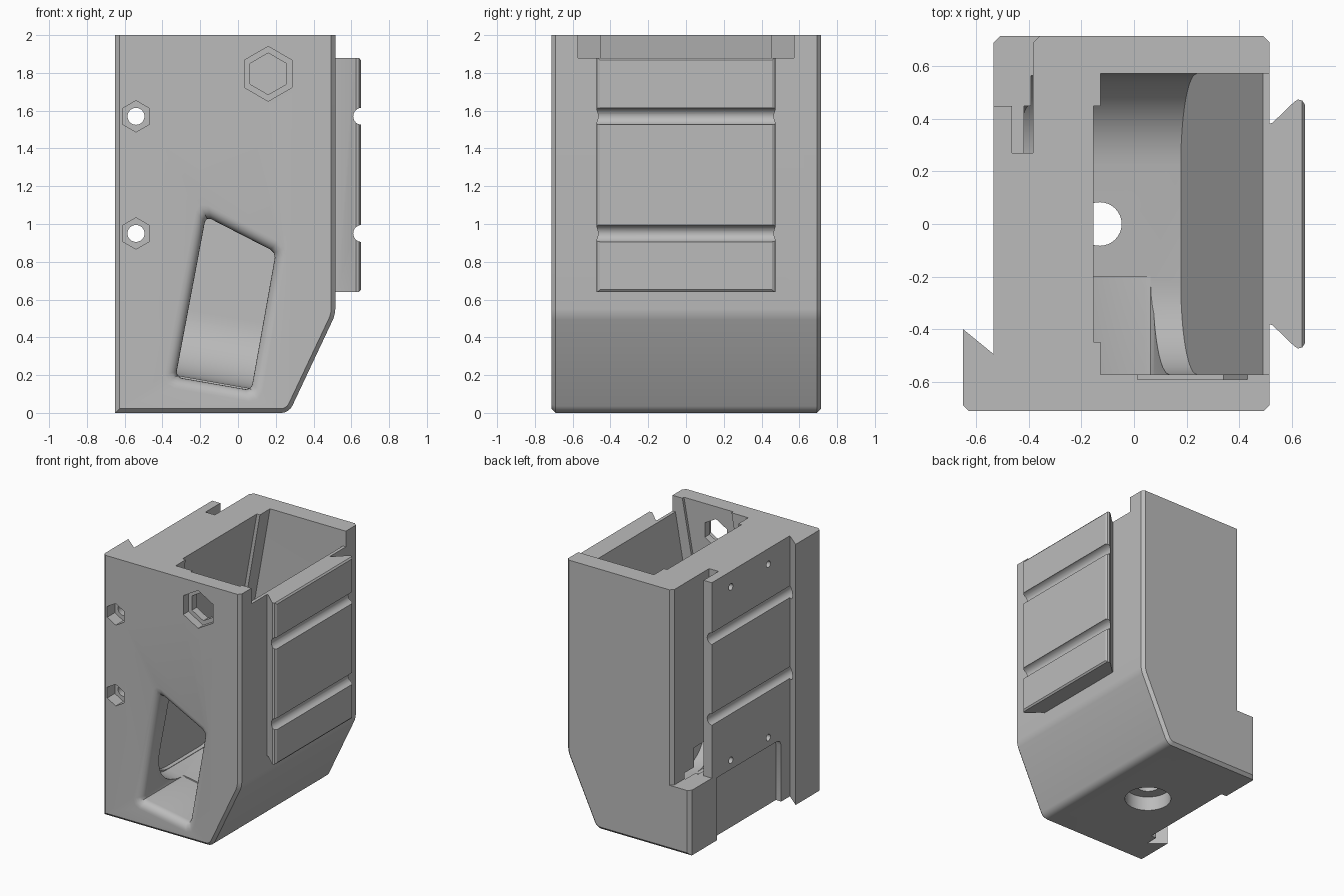
import bpy, bmesh
from math import sin, cos, pi, radians
from mathutils import Matrix, Vector

cube = bpy.data.objects.get("Cube")
if cube:
    bpy.data.objects.remove(cube)

grey = bpy.data.materials.new("plain grey")
grey.use_nodes = True
colour = (0.5, 0.5, 0.5, 1)
grey.diffuse_color = colour
grey.node_tree.nodes["Principled BSDF"].inputs["Base Color"].default_value = colour

PLACE = {"x": lambda a, b, d: (d, a, b),
         "y": lambda a, b, d: (a, d, b),
         "z": lambda a, b, d: (a, b, d)}


def loft(name, sections, axis):
    """Skin matching outlines, each given as (points, depth), along an axis."""
    bm = bmesh.new()
    rings = [[bm.verts.new(PLACE[axis](a, b, d)) for a, b in pts] for pts, d in sections]
    n = len(rings[0])
    for r, s in zip(rings, rings[1:]):
        for i in range(n):
            j = (i + 1) % n
            bm.faces.new((r[i], r[j], s[j], s[i]))
    bm.faces.new(rings[0])
    bm.faces.new(rings[-1])
    bmesh.ops.recalc_face_normals(bm, faces=bm.faces)
    mesh = bpy.data.meshes.new(name)
    bm.to_mesh(mesh)
    bm.free()
    mesh.materials.append(grey)
    obj = bpy.data.objects.new(name, mesh)
    bpy.context.collection.objects.link(obj)
    return obj


def prism(name, pts, lo, hi, axis):
    return loft(name, [(pts, lo), (pts, hi)], axis)


def box(name, x, y, z):
    return prism(name, [(x[0], y[0]), (x[1], y[0]), (x[1], y[1]), (x[0], y[1])], z[0], z[1], "z")


def ngon(a, b, r, n):
    """Regular outline with a corner pointing up."""
    return [(a + r * sin(2 * pi * i / n), b + r * cos(2 * pi * i / n)) for i in range(n)]


def bevel(obj, pick, width, segments=1):
    bm = bmesh.new()
    bm.from_mesh(obj.data)
    edges = [e for e in bm.edges if pick(e.verts[0].co, e.verts[1].co)]
    bmesh.ops.bevel(bm, geom=edges, offset=width, segments=segments, profile=0.5, affect='EDGES')
    bm.to_mesh(obj.data)
    bm.free()


def cut(target, *cutters):
    for c in cutters:
        mod = target.modifiers.new("cut", 'BOOLEAN')
        mod.operation, mod.solver, mod.object = 'DIFFERENCE', 'EXACT', c
        bpy.context.view_layer.objects.active = target
        bpy.ops.object.modifier_apply(modifier=mod.name)
        bpy.data.objects.remove(c)


def finish(obj):
    bpy.ops.object.select_all(action='DESELECT')
    obj.select_set(True)
    bpy.context.view_layer.objects.active = obj
    bpy.ops.object.shade_smooth_by_angle(angle=radians(30))


def near(v, target):
    return abs(v - target) < 1e-4


# Main housing, sloped at the lower right
FRONT, BACK = -0.712, 0.715
body = prism("housing", [(-0.65, 0), (0.27, 0), (0.515, 0.52), (0.515, 2), (-0.65, 2)], FRONT, BACK, "y")
for x, z, r in ((0.27, 0, 0.04), (0.515, 0.52, 0.03)):
    bevel(body, lambda a, b: near(a.x, x) and near(b.x, x) and near(a.z, z) and near(b.z, z), r, 4)
bevel(body, lambda a, b: near(a.y, b.y) and not (near(a.z, 2) and near(b.z, 2)), 0.022)


# Tilted hopper with a rounded floor
def trough(name, half, radius, x0, x1, floor):
    arc = [(half - radius + radius * sin(t), floor + radius - radius * cos(t))
           for t in (pi / 2 * i / 12 for i in range(13))]
    pts = arc + [(half, 2.3), (-half, 2.3)] + [(-y, z) for y, z in reversed(arc)]
    obj = prism(name, pts, x0, x1, "x")
    obj.data.transform(Matrix.Translation((0.178, 0, 0.11)) @ Matrix.Rotation(radians(10), 4, 'Y'))
    return obj


cut(body,
    trough("hopper", 0.572, 0.35, -0.63, 0, 0),
    trough("hopper_groove", 0.45, 0.25, -0.656, -0.4, 0.004),
    box("loading_gap", (0.3, 0.7), (-0.572, 0.572), (1.88, 2.2)))

# Shallow tilted pocket on the inside of the front wall
pocket = prism("inner_pocket", [(-0.07, 1.5), (0.34, 1.5), (0.45, 2.1), (0.03, 2.1)], -0.592, -0.5, "y")
cut(body, pocket)

# Front window with a flared rim
corners = [Vector(p) for p in ((-0.17, 1.04), (0.2, 0.85), (0.07, 0.12), (-0.33, 0.19))]


def window(offset, corner=0.03):
    pts = []
    for i, c in enumerate(corners):
        u = (corners[i - 1] - c).normalized()
        v = (corners[(i + 1) % 4] - c).normalized()
        o = c - (u + v) * offset
        r = corner + offset * 0.5
        pts += [o + u * r, o + (u + v) * r * 0.29, o + v * r]
    return [tuple(p) for p in pts]


steps = [pi / 2 * i / 6 for i in range(7)]
sections = [(window(0), -0.2)]
sections += [(window(0.06 * (1 - cos(t))), FRONT + 0.06 - 0.06 * sin(t)) for t in steps]
sections += [(window(0.06), -0.8)]
cut(body, loft("front_window", sections, "y"))

# Dovetail channel on the left, with the open back corner and the slot behind the plate
cut(body,
    prism("dovetail_channel", [(-0.7, -0.36), (-0.535, -0.495), (-0.535, 0.69), (-0.5, 0.725),
                               (-0.5, 0.8), (-0.7, 0.8)], -0.1, 2.1, "z"),
    prism("corner_opening", [(-0.385, 0.45), (-0.385, 0.69), (-0.35, 0.725), (-0.35, 0.8),
                             (-0.7, 0.8), (-0.7, 0.45)], 0.5, 2.1, "z"),
    box("plate_slot", (-0.465, -0.385), (0.27, 0.46), (0.5, 2.1)),
    prism("lower_recess", [(-0.39, -0.1), (-0.39, 0.43), (-0.375, 0.465), (-0.34, 0.48),
                           (0.39, 0.48), (0.39, -0.1)], -0.7, -0.49, "x"))

# Cross holes with hexagonal nut pockets, and the larger hexagonal hole
for z in (1.57, 0.95):
    cut(body,
        prism("cross_hole", ngon(-0.54, z, 0.045, 24), -0.8, 0.8, "y"),
        prism("nut_pocket", ngon(-0.54, z, 0.083, 6), -0.8, -0.62, "y"))
cut(body,
    prism("hex_hole", ngon(0.16, 1.795, 0.11, 6), -0.8, -0.5, "y"),
    prism("hex_pocket", ngon(0.16, 1.795, 0.145, 6), -0.8, -0.65, "y"))

# Pin holes in the left plate
for y in (-0.235, 0.22):
    for z in (0.55, 1.88):
        cut(body, prism("pin_hole", ngon(y, z, 0.025, 16), -0.7, -0.47, "x"))

# Counterbored hole in the floor
cut(body,
    prism("floor_hole", ngon(-0.13, 0, 0.083, 32), -0.1, 0.5, "z"),
    prism("floor_counterbore", ngon(-0.13, 0, 0.165, 40), -0.1, 0.11, "z"))
finish(body)

# Dovetail rail on the right, grooved across
half = [(0.51, 0.38), (0.527, 0.385), (0.612, 0.467), (0.625, 0.474), (0.64, 0.47), (0.65, 0.455)]
rail = prism("dovetail_rail", [(x, -y) for x, y in half] + half[::-1], 0.64, 1.88, "z")
bevel(rail, lambda a, b: near(a.z, b.z) and near(a.x, 0.65) and near(b.x, 0.65), 0.012)
for z in (1.57, 0.95):
    cut(rail, prism("rail_groove", ngon(0.655, z, 0.045, 24), -0.6, 0.6, "y"))
finish(rail)
